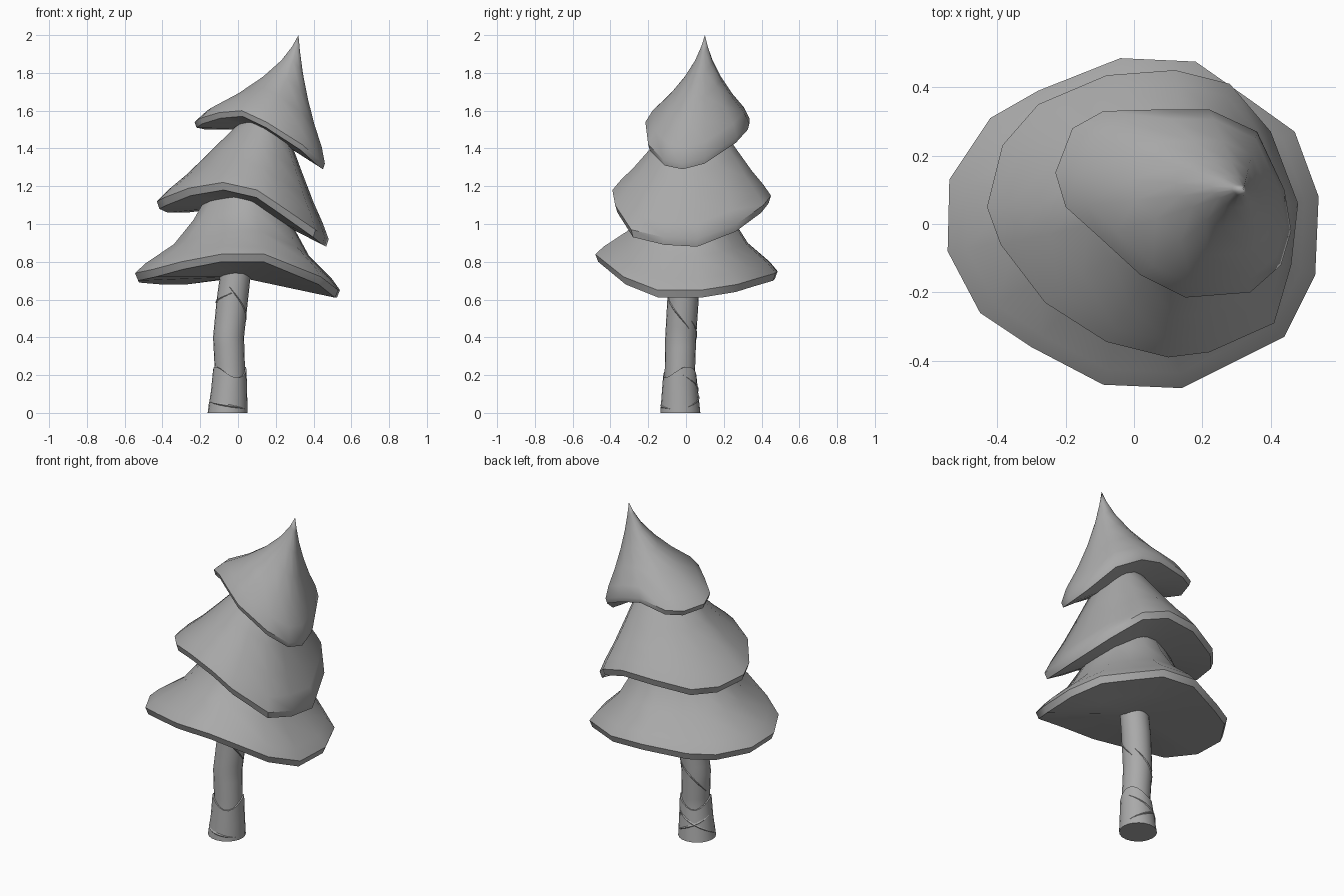
import bpy
import bmesh
from math import sin, cos, pi, radians
from mathutils import Vector

default_cube = bpy.data.objects.get("Cube")
if default_cube:
    bpy.data.objects.remove(default_cube, do_unlink=True)

GREY = (0.4, 0.4, 0.4, 1.0)
clay = bpy.data.materials.new("plain grey")
clay.use_nodes = True
clay.diffuse_color = GREY
clay.node_tree.nodes["Principled BSDF"].inputs["Base Color"].default_value = GREY


def finish(name, bm, angle=40):
    """Turn a bmesh into a smooth-shaded object that keeps its sharp edges."""
    bmesh.ops.recalc_face_normals(bm, faces=bm.faces)
    mesh = bpy.data.meshes.new(name)
    bm.to_mesh(mesh)
    bm.free()
    mesh.materials.append(clay)
    obj = bpy.data.objects.new(name, mesh)
    bpy.context.collection.objects.link(obj)
    bpy.ops.object.select_all(action='DESELECT')
    obj.select_set(True)
    bpy.context.view_layer.objects.active = obj
    bpy.ops.object.shade_smooth_by_angle(angle=radians(angle))
    return obj


def loft(name, rings, start, end):
    """Bridge closed rings of points and close both ends with a fan."""
    bm = bmesh.new()
    loops = [[bm.verts.new(point) for point in ring] for ring in rings]
    count = len(loops[0])
    for lower, upper in zip(loops, loops[1:]):
        for i in range(count):
            j = (i + 1) % count
            bm.faces.new((lower[i], lower[j], upper[j], upper[i]))
    for loop, tip in ((loops[0], start), (loops[-1], end)):
        centre = bm.verts.new(tip)
        for i in range(count):
            bm.faces.new((loop[i], loop[(i + 1) % count], centre))
    return finish(name, bm)


def foliage(name, rim, apex, profile, under_height, lip=0.04):
    """Drooping skirt: underside, thin lip, then a flared cone up to the apex."""
    rim = [Vector(point) for point in rim]
    apex = Vector(apex)
    middle = sum(rim, Vector()) / len(rim)
    under = Vector((middle.x, middle.y, under_height))
    lower = [middle + (p - middle) * 0.97 for p in rim]
    for p, q in zip(lower, rim):
        p.z = q.z - lip
    inner = [p.lerp(under, 0.45) for p in lower]
    rings = [inner, lower, rim]
    for height, spread in profile:
        ring = []
        for p in rim:
            point = apex + (p - apex) * spread
            point.z = p.z + (apex.z - p.z) * height
            ring.append(point)
        rings.append(ring)
    return loft(name, rings, under, apex)


# Three foliage tiers, each rim running left to back to right to front
foliage("lower_foliage",
        [(-.54, .13, .73), (-.42, .31, .72), (-.28, .39, .72), (-.04, .485, .75),
         (.18, .475, .74), (.33, .37, .71), (.47, .27, .68), (.54, .08, .65),
         (.53, -.15, .65), (.44, -.33, .72), (.14, -.48, .84), (-.09, -.47, .84),
         (-.3, -.36, .8), (-.45, -.26, .76), (-.545, -.08, .74)],
        (.06, .02, 1.25),
        [(.1, .91), (.3, .66), (.55, .49), (.78, .38), (.97, .28)], 0.72)

foliage("middle_foliage",
        [(-.43, .05, 1.12), (-.385, .23, 1.1), (-.28, .35, 1.1), (-.08, .435, 1.14),
         (.12, .45, 1.15), (.28, .41, 1.1), (.4, .27, 1.0), (.48, .06, .92),
         (.46, -.12, .93), (.41, -.29, .97), (.22, -.375, 1.1), (.1, -.39, 1.18),
         (-.08, -.345, 1.22), (-.26, -.23, 1.19), (-.39, -.06, 1.14)],
        (.17, .06, 1.62),
        [(.12, .9), (.28, .74), (.5, .55), (.75, .34), (.97, .14)], 1.1)

foliage("top_foliage",
        [(-.23, .15, 1.54), (-.18, .28, 1.53), (-.09, .33, 1.53), (.08, .335, 1.56),
         (.22, .335, 1.53), (.36, .27, 1.46), (.44, .1, 1.35), (.46, -.02, 1.32),
         (.43, -.12, 1.34), (.34, -.2, 1.42), (.15, -.215, 1.54), (.02, -.15, 1.6),
         (-.1, -.04, 1.59), (-.2, .05, 1.56)],
        (.32, .1, 2),
        [(.13, .88), (.3, .61), (.5, .36), (.7, .17), (.87, .06)], 1.5, 0.03)


# Leaning trunk: centre line and radius at any height
SPINE = [(0, -.055, -.03, .098), (.2, -.042, -.033, .08), (.4, -.05, -.028, .082),
         (.6, -.03, -.016, .083), (.8, -.005, -.01, .08)]


def trunk_point(height, turn, extra=0.0):
    for a, b in zip(SPINE, SPINE[1:]):
        if height <= b[0] or b is SPINE[-1]:
            t = (height - a[0]) / (b[0] - a[0])
            x, y, radius = (a[k] + (b[k] - a[k]) * t for k in (1, 2, 3))
            radius += extra
            return Vector((x + radius * cos(turn), y + radius * sin(turn), height))


SIDES = 20
TURNS = [2 * pi * i / SIDES for i in range(SIDES)]
levels = [0.05 * k for k in range(17)]
loft("trunk", [[trunk_point(z, a) for a in TURNS] for z in levels],
     (-.055, -.03, 0), (-.005, -.01, .8))


# Flared bark sleeve round the foot, with a wavy upper edge
def sleeve_top(turn):
    return 0.215 + 0.03 * sin(2 * turn + 0.6)


sleeve = [[trunk_point(sleeve_top(a) * t, a, 0.008) for a in TURNS]
          for t in (0, 0.5, 1)]
sleeve.append([trunk_point(sleeve_top(a), a, -0.01) for a in TURNS])
loft("bark_sleeve", sleeve, (-.055, -.03, 0), (-.042, -.033, .2))


# Thin bark ridges winding round the trunk
def ridge(name, low, high, first, sweep, extra, width=0.009, steps=30):
    rings = []
    for k in range(steps + 1):
        t = k / steps
        turn = first + sweep * t
        z = low + (high - low) * t
        out = Vector((cos(turn), sin(turn), 0))
        centre = trunk_point(z, turn, extra - 0.003)
        size = width * (0.3 + 0.7 * sin(pi * t))
        rings.append([centre + size * (out * cos(a) * 0.8 + Vector((0, 0, sin(a))))
                      for a in (0, pi / 2, pi, 3 * pi / 2)])
    starts = [sum(r, Vector()) / 4 for r in (rings[0], rings[-1])]
    return loft(name, rings, *starts)


ridge("upper_bark_ridge", 0.44, 0.68, 0.6, -2.6, 0)
ridge("back_bark_ridge", 0.28, 0.5, pi, -2.6, 0)
ridge("rear_bark_ridge", 0.55, 0.64, 2.0, 2.8, 0)
ridge("foot_bark_ridge", 0.02, 0.2, 3.6, -3.4, 0.008)
ridge("cross_bark_ridge", 0.03, 0.16, 0.4, 3.0, 0.008)
ridge("front_foot_ridge", 0.06, 0.02, 3.4, 2.4, 0.008)
